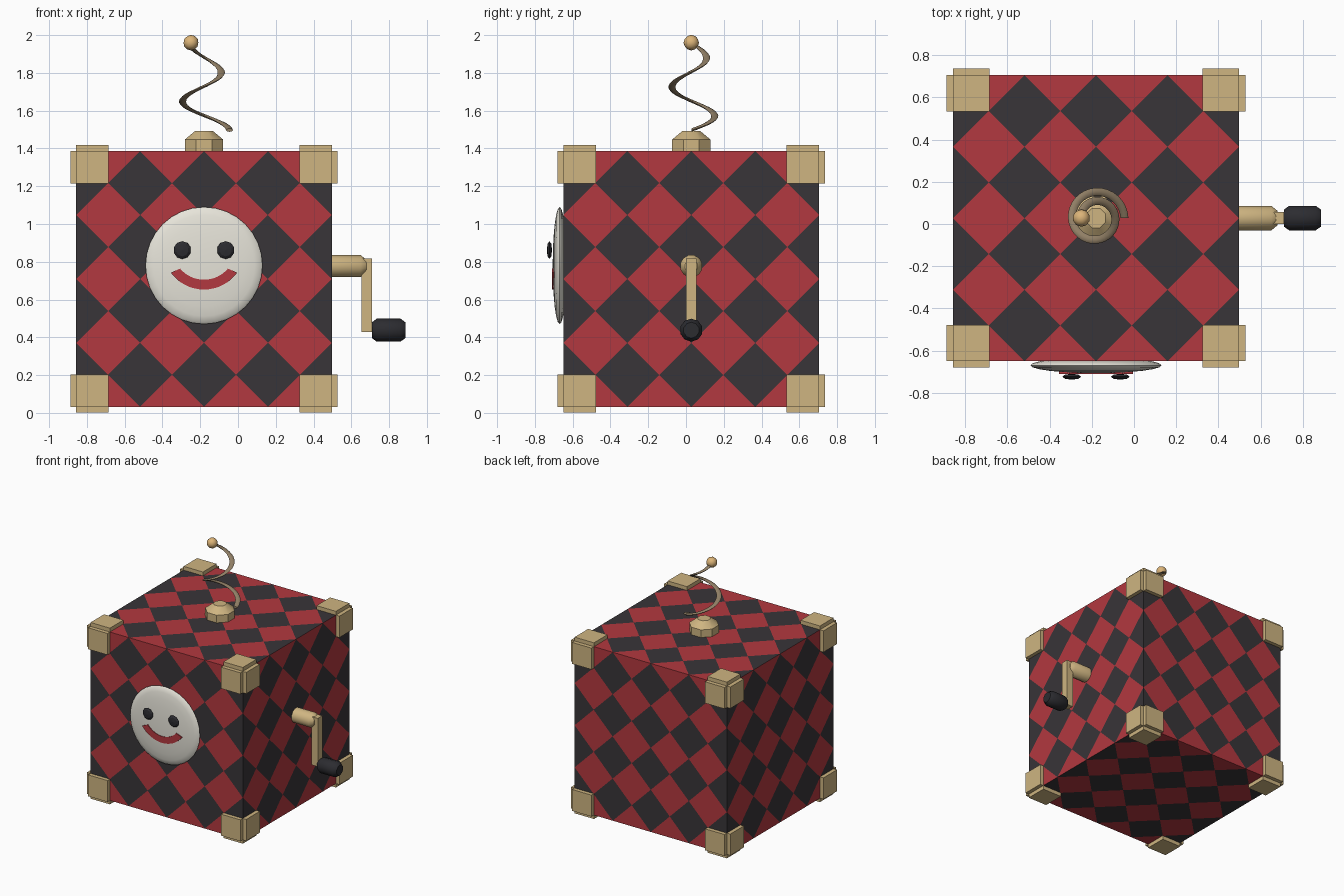
import bpy, bmesh
from math import sin, cos, pi, radians
from mathutils import Vector, Matrix

if "Cube" in bpy.data.objects:
    bpy.data.objects.remove(bpy.data.objects["Cube"])

C = Vector((-0.18, 0.028, 0.709))   # box centre
S = 0.677                           # box half size


def material(name, r, g, b):
    m = bpy.data.materials.new(name)
    m.diffuse_color = (r, g, b, 1)
    m.use_nodes = True
    m.node_tree.nodes["Principled BSDF"].inputs["Base Color"].default_value = m.diffuse_color
    return m


RED = material("red", 0.45, 0.04, 0.05)
DARK = material("charcoal", 0.04, 0.035, 0.04)
GOLD = material("gold", 0.62, 0.46, 0.22)
WIRE = material("wire", 0.28, 0.21, 0.13)
BALL = material("ball_gold", 0.72, 0.46, 0.19)
WHITE = material("white", 0.8, 0.78, 0.7)
BLACK = material("black", 0.025, 0.025, 0.03)


def finish(name, bm, mats, smooth=None):
    bmesh.ops.recalc_face_normals(bm, faces=bm.faces)
    me = bpy.data.meshes.new(name)
    bm.to_mesh(me)
    bm.free()
    ob = bpy.data.objects.new(name, me)
    bpy.context.collection.objects.link(ob)
    for m in mats:
        me.materials.append(m)
    if smooth is not None:
        bpy.ops.object.select_all(action='DESELECT')
        ob.select_set(True)
        bpy.context.view_layer.objects.active = ob
        bpy.ops.object.shade_smooth_by_angle(angle=radians(smooth))
    return ob


def add_box(bm, centre, size):
    bmesh.ops.create_cube(bm, size=1, matrix=Matrix.Translation(centre)
                          @ Matrix.Diagonal((*size, 1)))


def skin(bm, rings, closed_ends=True):
    rows = [[bm.verts.new(p) for p in r] for r in rings]
    for a, b in zip(rows, rows[1:]):
        for i in range(len(a)):
            j = (i + 1) % len(a)
            bm.faces.new((a[i], a[j], b[j], b[i]))
    if closed_ends:
        bm.faces.new(rows[0])
        bm.faces.new(rows[-1])


def lathe(name, profile, origin, axis, n, mat, smooth=40):
    bm = bmesh.new()
    rings = []
    for r, h in profile:
        ring = []
        for k in range(n):
            a = 2 * pi * (k + 0.5) / n
            u, v = r * cos(a), r * sin(a)
            p = (u, v, h) if axis == 'Z' else (h, u, v)
            ring.append(Vector(origin) + Vector(p))
        rings.append(ring)
    skin(bm, rings)
    return finish(name, bm, [mat], smooth)


def ellipsoid(name, centre, radii, seg, rings, mat, smooth):
    # poles point along y
    bm = bmesh.new()
    bmesh.ops.create_uvsphere(bm, u_segments=seg, v_segments=rings, radius=1,
                              matrix=Matrix.Translation(centre)
                              @ Matrix.Diagonal((*radii, 1))
                              @ Matrix.Rotation(pi / 2, 4, 'X'))
    return finish(name, bm, [mat], smooth)


# box: every side tiled with red and dark diamonds, clipped at the edges
bm = bmesh.new()
h = S / 4
for axis in range(3):
    ua, va = [(1, 2), (0, 2), (0, 1)][axis]
    for side in (-1, 1):
        for i in range(-4, 5):
            for j in range(-4, 5):
                if (i + j) % 2 == 0:
                    continue
                vs = []
                for du, dv in ((1, 0), (0, 1), (-1, 0), (0, -1)):
                    if abs(i + du) > 4 or abs(j + dv) > 4:
                        continue
                    p = C.copy()
                    p[axis] += side * S
                    p[ua] += (i + du) * h
                    p[va] += (j + dv) * h
                    vs.append(bm.verts.new(p))
                bm.faces.new(vs).material_index = 1 if i % 2 == 0 else 0
bmesh.ops.remove_doubles(bm, verts=bm.verts, dist=1e-4)
finish("box", bm, [RED, DARK])

# corner guards: three plates on each corner
W, T = 0.172, 0.031
for sx in (-1, 1):
    for sy in (-1, 1):
        for sz in (-1, 1):
            s = Vector((sx, sy, sz))
            bm = bmesh.new()
            for axis in range(3):
                off = Vector((S - W / 2,) * 3)
                size = Vector((W, W, W))
                off[axis] = S
                size[axis] = 2 * T
                add_box(bm, C + off * s, size)
            finish("corner_guard", bm, [GOLD])

# face disc and eyes
ellipsoid("face_disc", (C.x, -0.669, 0.78), (0.31, 0.037, 0.31), 32, 12, WHITE, 60)
for sx in (-1, 1):
    ellipsoid("eye", (C.x + sx * 0.115, -0.723, 0.862), (0.047, 0.014, 0.047),
              10, 4, BLACK, None)

# mouth: arc-shaped strip
bm = bmesh.new()
rings = []
for k in range(17):
    t = k / 16
    ring = []
    for r, y, a0 in ((0.165, -0.685, 40), (0.217, -0.685, 36),
                     (0.217, -0.709, 36), (0.165, -0.709, 40)):
        a = radians(180 + a0 + (180 - 2 * a0) * t)
        ring.append((C.x + r * cos(a), y, 0.87 + r * sin(a)))
    rings.append(ring)
skin(bm, rings)
finish("mouth", bm, [RED], 30)

# spring base
lathe("spring_base", [(0.11, 1.37), (0.11, 1.447), (0.05, 1.493)],
      (C.x, C.y, 0), 'Z', 8, GOLD, 30)

# spring: flattened wire on a tapering helix
bm = bmesh.new()
rings = []
for k in range(49):
    t = k / 48
    a = 3 * pi * t
    r = 0.135 - 0.065 * t
    z = 1.497 + 0.463 * t
    ring = []
    for q in range(8):
        b = 2 * pi * q / 8
        rr = r + 0.019 * cos(b)
        ring.append((C.x + rr * cos(a), C.y + rr * sin(a), z + 0.009 * sin(b)))
    rings.append(ring)
skin(bm, rings)
finish("spring", bm, [WIRE], 60)

# ball on the spring tip
bm = bmesh.new()
bmesh.ops.create_icosphere(bm, subdivisions=2, radius=0.041,
                           matrix=Matrix.Translation((-0.249, C.y, 1.96)))
finish("spring_ball", bm, [BALL], 60)

# crank: shaft, arm and knob
lathe("crank_shaft", [(0.06, 0.45), (0.06, 0.65), (0.035, 0.68)],
      (0, C.y, 0.777), 'X', 12, GOLD)
bm = bmesh.new()
add_box(bm, (0.682, C.y, 0.623), (0.057, 0.057, 0.388))
finish("crank_arm", bm, [GOLD])
lathe("crank_knob", [(0.042, 0.709), (0.061, 0.735), (0.061, 0.86), (0.042, 0.886)],
      (0, C.y, 0.438), 'X', 10, BLACK)
